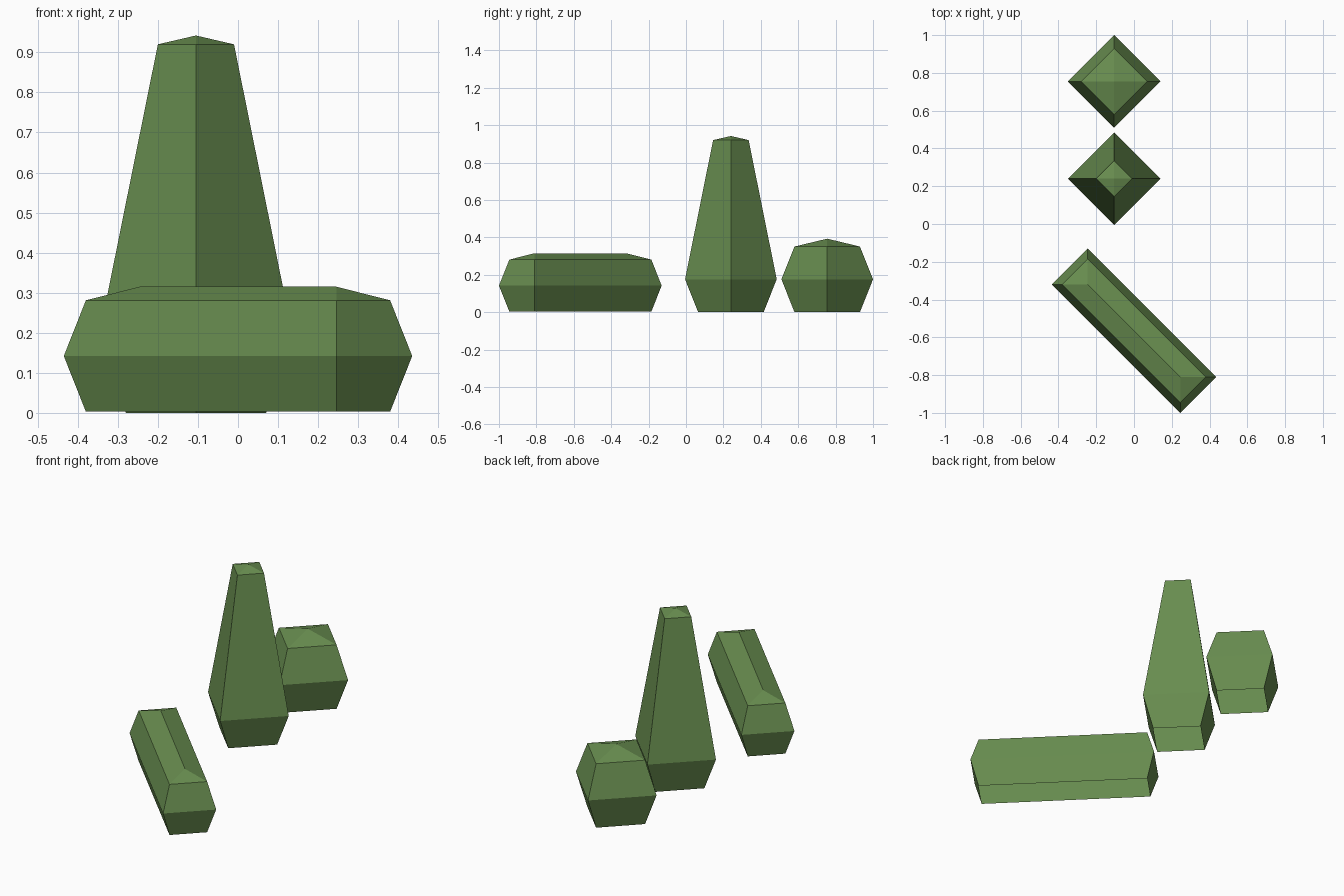
import bpy, bmesh, math

if "Cube" in bpy.data.objects:
    bpy.data.objects.remove(bpy.data.objects["Cube"])

# One foliage colour
leaf = bpy.data.materials.new("leaf green")
leaf.diffuse_color = (0.14, 0.27, 0.08, 1)
leaf.use_nodes = True
leaf.node_tree.nodes["Principled BSDF"].inputs["Base Color"].default_value = leaf.diffuse_color


def clipped_shrub(name, centre, rings, ridge_z):
    """Stack rectangular rings (half length, half width, z), open underneath,
    closed by a low hipped top (a pyramid when the plan is square)."""
    bm = bmesh.new()
    loops = [[bm.verts.new((sx * a, sy * b, z))
              for sx, sy in ((-1, -1), (1, -1), (1, 1), (-1, 1))]
             for a, b, z in rings]
    # Faceted sides
    for low, high in zip(loops, loops[1:]):
        for i in range(4):
            j = (i + 1) % 4
            bm.faces.new((low[i], low[j], high[j], high[i]))
    # Hipped top
    t = loops[-1]
    a, b, _ = rings[-1]
    right = bm.verts.new((a - b, 0, ridge_z))
    left = bm.verts.new((b - a, 0, ridge_z)) if a - b > 1e-4 else right
    for corners in ((t[0], t[1], right, left), (t[1], t[2], right),
                    (t[2], t[3], left, right), (t[3], t[0], left)):
        bm.faces.new(list(dict.fromkeys(corners)))
    me = bpy.data.meshes.new(name)
    bm.to_mesh(me)
    bm.free()
    me.materials.append(leaf)
    ob = bpy.data.objects.new(name, me)
    ob.location = centre
    ob.rotation_euler.z = -math.pi / 4
    bpy.context.collection.objects.link(ob)
    return ob


def square(diagonal, z):
    h = diagonal / math.sqrt(2)
    return (h, h, z)


# Long low hedge
clipped_shrub("long_hedge", (0, -0.565, 0),
              [(0.442, 0.095, 0.003), (0.481, 0.134, 0.142), (0.442, 0.095, 0.281)], 0.315)
# Tall tapered shrub
clipped_shrub("tall_shrub", (-0.105, 0.24, 0),
              [square(0.175, 0), square(0.245, 0.176), square(0.095, 0.92)], 0.942)
# Short block shrub
clipped_shrub("short_shrub", (-0.105, 0.755, 0),
              [square(0.175, 0), square(0.245, 0.176), square(0.175, 0.351)], 0.393)
